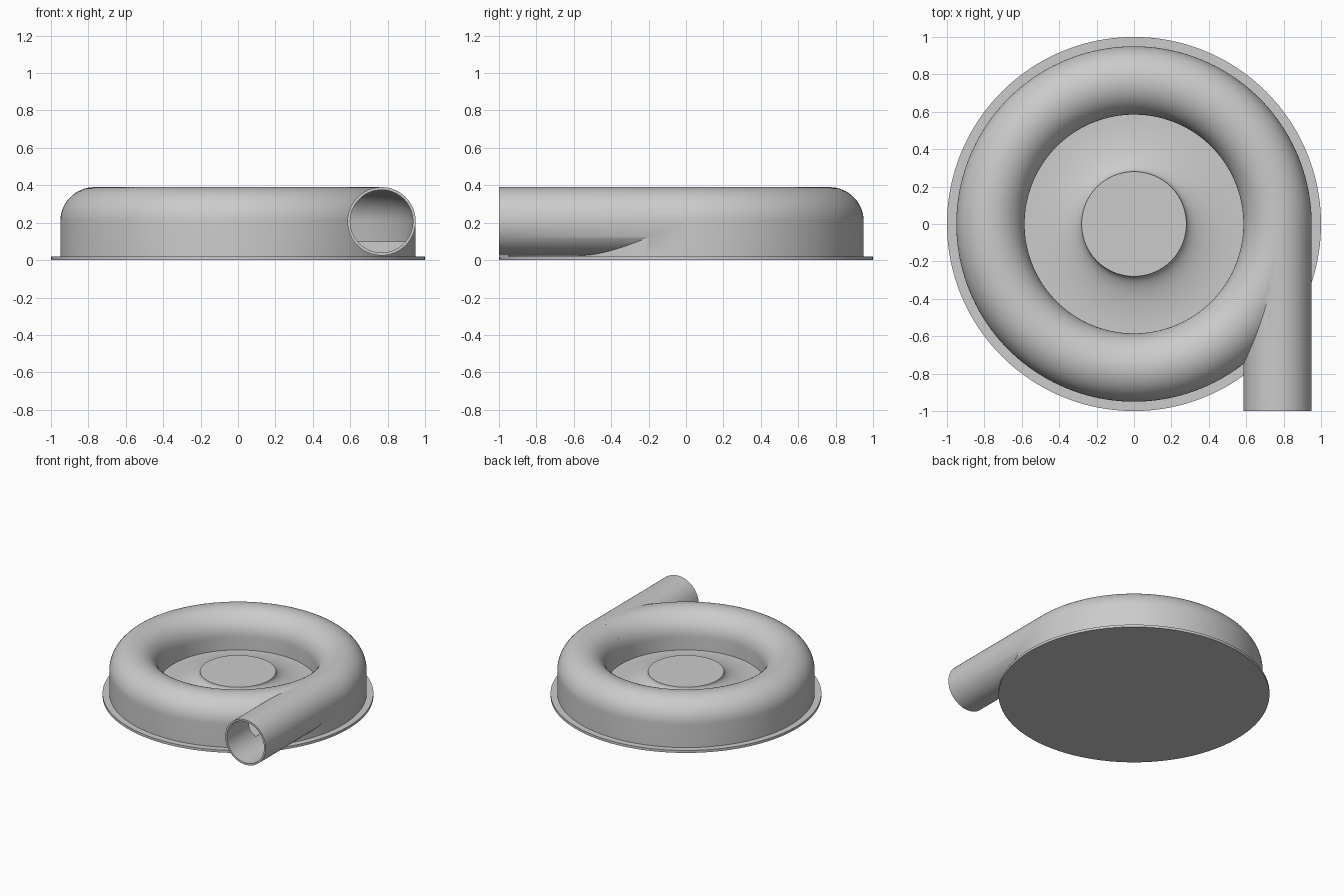
import bpy, bmesh, math
from mathutils import Matrix, Vector

SEG = 160            # steps around the axis
MID, TUBE = 0.7675, 0.1825   # centre radius and tube radius of the scroll
AXIS_Z = 0.2075      # height of the tube centre
WALL = 0.015
FLOOR = 0.1          # raised floor inside the housing

cube = bpy.data.objects.get("Cube")
if cube:
    bpy.data.objects.remove(cube, do_unlink=True)

grey = bpy.data.materials.new("plain_grey")
grey.use_nodes = True
COLOUR = (0.6, 0.6, 0.6, 1)
grey.diffuse_color = COLOUR
grey.node_tree.nodes["Principled BSDF"].inputs["Base Color"].default_value = COLOUR


def finish(name, bm):
    bmesh.ops.remove_doubles(bm, verts=bm.verts, dist=1e-5)
    bmesh.ops.recalc_face_normals(bm, faces=bm.faces)
    mesh = bpy.data.meshes.new(name)
    bm.to_mesh(mesh)
    bm.free()
    mesh.materials.append(grey)
    obj = bpy.data.objects.new(name, mesh)
    bpy.context.collection.objects.link(obj)
    return obj


def lathe(name, profile, closed=False):
    """Revolve (radius, height) points about z."""
    bm = bmesh.new()
    verts = [bm.verts.new((r, 0, z)) for r, z in profile]
    pairs = list(zip(verts, verts[1:]))
    if closed:
        pairs.append((verts[-1], verts[0]))
    edges = [bm.edges.new(p) for p in pairs]
    bmesh.ops.spin(bm, geom=verts + edges, cent=(0, 0, 0), axis=(0, 0, 1),
                   angle=math.tau, steps=SEG, use_merge=True)
    return finish(name, bm)


def pipe(name, radius, y_front, y_back):
    """Closed cylinder along y, on the scroll's tangent line."""
    bm = bmesh.new()
    place = Matrix.Translation(Vector((MID, (y_front + y_back) / 2, AXIS_Z)))
    bmesh.ops.create_cone(bm, cap_ends=True, segments=96, radius1=radius, radius2=radius,
                          depth=y_back - y_front,
                          matrix=place @ Matrix.Rotation(math.pi / 2, 4, 'X'))
    return finish(name, bm)


def arch(radius, steps=32):
    """Half circle from the outer side over the top to the inner side."""
    return [(MID + radius * math.cos(math.pi * i / steps),
             AXIS_Z + radius * math.sin(math.pi * i / steps)) for i in range(steps + 1)]


def boolean(target, other, operation):
    mod = target.modifiers.new(operation.lower(), 'BOOLEAN')
    mod.object, mod.operation, mod.solver = other, operation, 'EXACT'
    other.hide_render = True
    bpy.context.view_layer.objects.active = target
    bpy.ops.object.modifier_apply(modifier=mod.name)
    bpy.data.objects.remove(other, do_unlink=True)


# Scroll housing: solid base with an arched ring on top, joined to the outlet pipe
outer, inner = MID + TUBE, MID - TUBE
housing = lathe("scroll_housing", [(0, 0.01), (outer, 0.01)] + arch(TUBE)
                + [(inner, FLOOR), (0, FLOOR)])
boolean(housing, pipe("outlet_pipe", TUBE, -1, 0), 'UNION')

# Hollow channel and outlet bore
bore = TUBE - WALL
channel = lathe("channel_cutter", [(MID + bore, FLOOR)] + arch(bore)
                + [(MID - bore, FLOOR)], closed=True)
boolean(housing, channel, 'DIFFERENCE')
boolean(housing, pipe("bore_cutter", bore, -1.1, 0), 'DIFFERENCE')

# Base flange
flange = lathe("base_flange", [(0, 0), (1, 0), (1, 0.02), (0, 0.02)])

# Central hub flaring out onto the floor
HUB_R, HUB_TOP, RIM = 0.28, 0.2, 0.573
LIP = FLOOR + 0.004
flare = [(RIM - (RIM - HUB_R) * math.cos(a), HUB_TOP - (HUB_TOP - LIP) * math.sin(a))
         for a in (math.pi / 2 * i / 20 for i in range(21))]
hub = lathe("central_hub", [(0, HUB_TOP)] + flare + [(RIM, FLOOR - 0.01), (0, FLOOR - 0.01)])

# Smooth shading with sharp edges kept
bpy.ops.object.select_all(action='DESELECT')
for obj in (housing, flange, hub):
    obj.select_set(True)
bpy.context.view_layer.objects.active = housing
bpy.ops.object.shade_smooth_by_angle(angle=math.radians(30))
